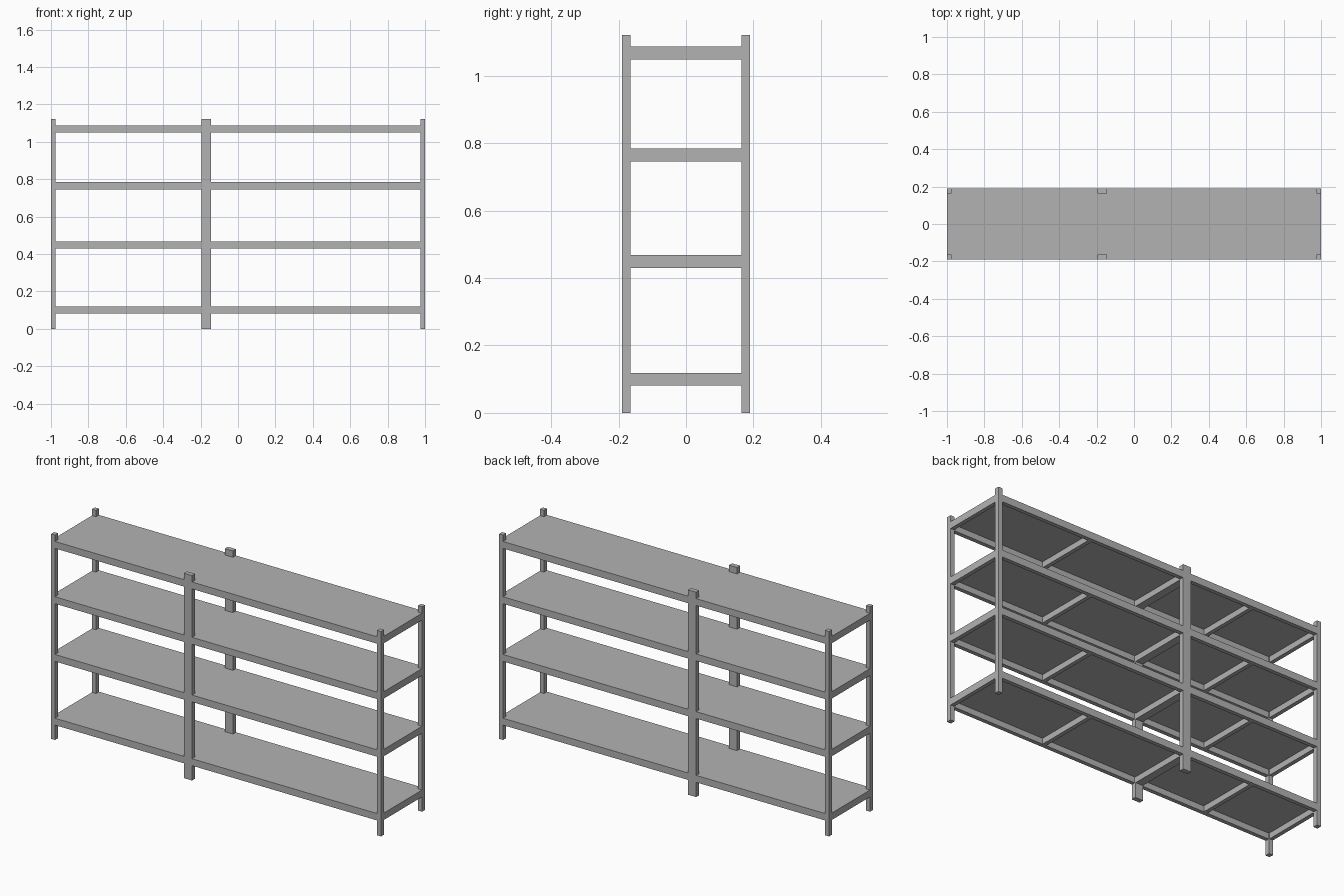
import bpy, bmesh

if "Cube" in bpy.data.objects:
    bpy.data.objects.remove(bpy.data.objects["Cube"])

# Shared dimensions
DEPTH = 0.19            # half depth
HEIGHT = 1.122
POST_X, POST_Y = 0.0245, 0.026
BEAM_H, BEAM_T, DECK_T = 0.038, 0.022, 0.006
BAYS = {"short": (-1.0, -0.17), "long": (-0.17, 1.0)}
LEVELS = [0.081, 0.43, 0.746, 1.049]   # underside of each shelf

steel = bpy.data.materials.new("grey_steel")
steel.diffuse_color = (0.45, 0.45, 0.45, 1)
steel.use_nodes = True
steel.node_tree.nodes["Principled BSDF"].inputs["Base Color"].default_value = steel.diffuse_color


def finish(name, bm):
    bmesh.ops.recalc_face_normals(bm, faces=bm.faces)
    mesh = bpy.data.meshes.new(name)
    bm.to_mesh(mesh)
    bm.free()
    mesh.materials.append(steel)
    obj = bpy.data.objects.new(name, mesh)
    bpy.context.collection.objects.link(obj)


def prism(name, outline, z0, z1):
    """Extrude a flat outline upward from z0 to z1."""
    bm = bmesh.new()
    face = bm.faces.new([bm.verts.new((x, y, z0)) for x, y in outline])
    ext = bmesh.ops.extrude_face_region(bm, geom=[face])["geom"]
    top = [v for v in ext if isinstance(v, bmesh.types.BMVert)]
    bmesh.ops.translate(bm, verts=top, vec=(0, 0, z1 - z0))
    finish(name, bm)


def box(name, x0, x1, y0, y1, z0, z1):
    prism(name, [(x0, y0), (x1, y0), (x1, y1), (x0, y1)], z0, z1)


# Upright posts: single at the ends, double width where the bays meet
POSTS = {"left": (-1, -1 + POST_X), "middle": (-0.17 - POST_X, -0.17 + POST_X),
         "right": (1 - POST_X, 1)}
for place, (x0, x1) in POSTS.items():
    box(f"front_{place}_post", x0, x1, -DEPTH, -DEPTH + POST_Y, 0, HEIGHT)
    box(f"back_{place}_post", x0, x1, DEPTH - POST_Y, DEPTH, 0, HEIGHT)

inner = DEPTH - POST_Y
for level, z in enumerate(LEVELS, 1):
    top = z + BEAM_H
    under = top - DECK_T
    for bay, (x0, x1) in BAYS.items():
        tag = f"{bay}_bay_{level}"
        a, b = x0 + POST_X, x1 - POST_X
        # Deck sheet notched around the four posts
        prism(f"deck_{tag}", [
            (a, -DEPTH), (b, -DEPTH), (b, -inner), (x1, -inner),
            (x1, inner), (b, inner), (b, DEPTH), (a, DEPTH),
            (a, inner), (x0, inner), (x0, -inner), (a, -inner)], under, top)
        # Long beams along front and back
        box(f"front_beam_{tag}", a, b, -DEPTH, -DEPTH + BEAM_T, z, under)
        box(f"back_beam_{tag}", a, b, DEPTH - BEAM_T, DEPTH, z, under)
        # End beams between posts and a central cross support
        mid = (x0 + x1) / 2
        box(f"left_end_beam_{tag}", x0, x0 + BEAM_T, -inner, inner, z, under)
        box(f"right_end_beam_{tag}", x1 - BEAM_T, x1, -inner, inner, z, under)
        box(f"cross_support_{tag}", mid - BEAM_T / 2, mid + BEAM_T / 2,
            -DEPTH + BEAM_T, DEPTH - BEAM_T, z, under)
